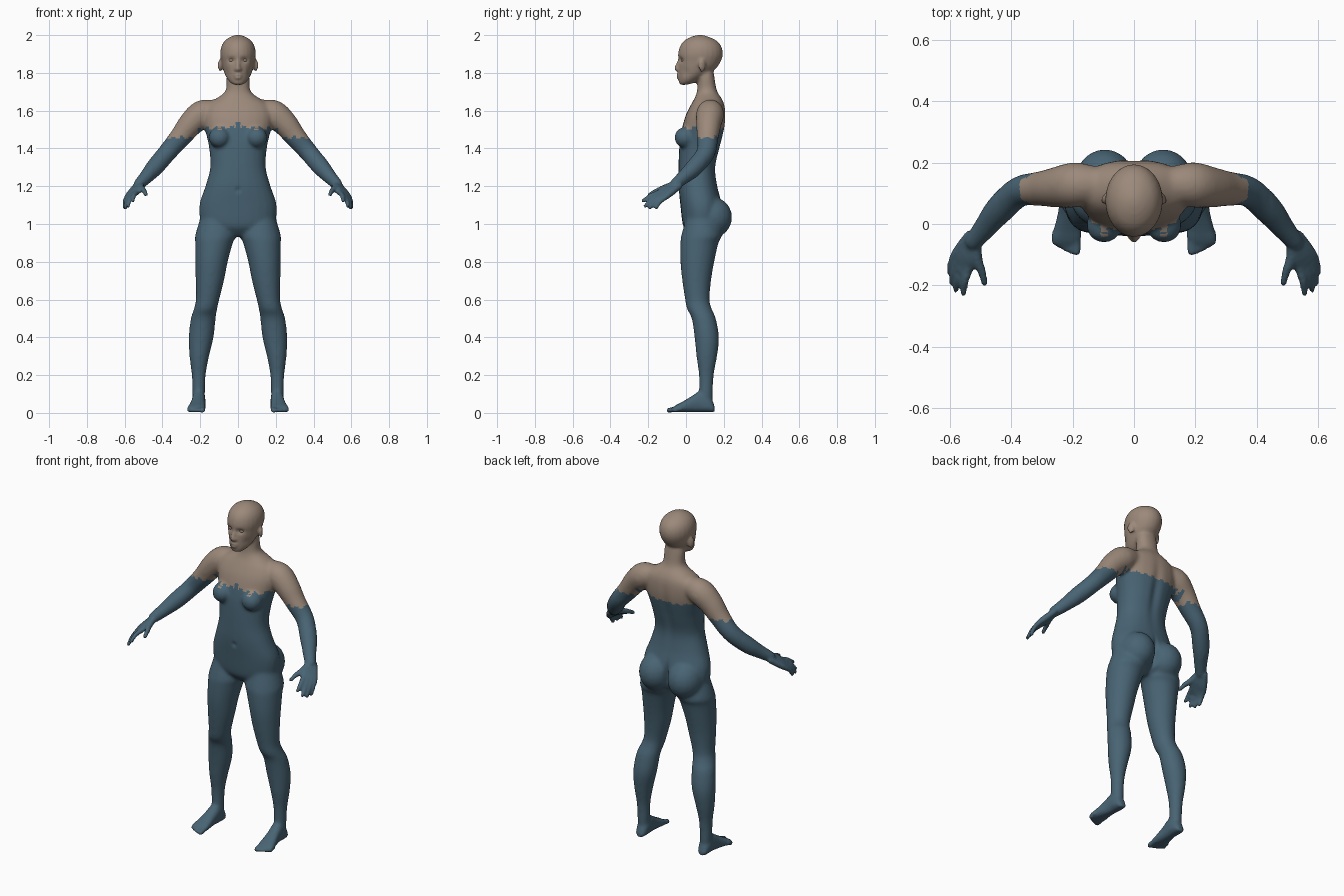
import bpy, bmesh, math
from mathutils import Vector

if "Cube" in bpy.data.objects:
    bpy.data.objects.remove(bpy.data.objects["Cube"])

def material(name, rgb):
    m = bpy.data.materials.new(name)
    m.diffuse_color = (*rgb, 1)
    m.use_nodes = True
    m.node_tree.nodes["Principled BSDF"].inputs["Base Color"].default_value = m.diffuse_color
    return m

skin = material("skin", (0.33, 0.25, 0.195))
suit = material("blue_suit", (0.066, 0.128, 0.175))
verts, faces = [], []

def smooth_rows(rows, n=4):
    """Catmull-Rom interpolation of tuples."""
    out = []
    for i in range(len(rows) - 1):
        a, b, c, d = (rows[max(0, min(len(rows) - 1, i + k))] for k in (-1, 0, 1, 2))
        for s in range(n):
            t = s / n
            out.append(tuple(0.5 * (2*q + (r - p)*t + (2*p - 5*q + 4*r - w)*t*t
                       + (3*q - p - 3*r + w)*t**3) for p, q, r, w in zip(a, b, c, d)))
    return out + [rows[-1]]

def loft(rings, n=24, e=1.0):
    """Closed skin over rings given as (centre, u, v)."""
    def pw(t):
        return math.copysign(abs(t) ** e, t)
    start = len(verts)
    for c, u, v in rings:
        for k in range(n):
            a = 2 * math.pi * k / n
            verts.append(c + u * pw(math.cos(a)) + v * pw(math.sin(a)))
    last = start + n * (len(rings) - 1)
    faces.append([start + k for k in range(n)][::-1])
    faces.append([last + k for k in range(n)])
    for r in range(start, last, n):
        for k in range(n):
            j = (k + 1) % n
            faces.append([r + k, r + j, r + n + j, r + n + k])

def stack(rows, e=1.0):
    """Horizontal slices: z, centre x, half width, front y, back y."""
    loft([(Vector((cx, (f+b)/2, z)), Vector((w, 0, 0)), Vector((0, (b-f)/2, 0)))
          for z, cx, w, f, b in smooth_rows(rows)], e=e)

def ball(c, r, rot=0):
    """Ellipsoid, turned about z."""
    u = Vector((math.cos(rot), math.sin(rot), 0)) * r[0]
    v = Vector((-math.sin(rot), math.cos(rot), 0)) * r[1]
    angles = [math.radians(a) for a in range(-85, 86, 17)]
    loft([(Vector(c) + Vector((0, 0, r[2] * math.sin(a))), u * math.cos(a), v * math.cos(a))
          for a in angles], 20)

def tube(points, n=12):
    """Round limb through x, y, z, radius points with domed ends."""
    pts = smooth_rows(points)
    rings = []
    for i, p in enumerate(pts):
        t = (Vector(pts[min(i+1, len(pts)-1)][:3]) - Vector(pts[max(i-1, 0)][:3])).normalized()
        u = t.cross(Vector((0.3, 0.8, 0.5))).normalized()
        c, r, w = Vector(p[:3]), p[3], t.cross(u)
        end = -1 if i == 0 else 1 if i == len(pts) - 1 else 0
        dome = [(c + t*r*end*math.sin(a), u*r*math.cos(a), w*r*math.cos(a))
                for a in ((0, .5, 1, 1.4) if end else (0,))]
        rings += dome[::-1] if end < 0 else dome
    loft(rings, n)

# Torso and neck
stack([(.935, 0, .08, .03, .12), (.965, 0, .15, .0, .165), (1.0, 0, .195, -.018, .185),
       (1.1, 0, .205, -.03, .19), (1.2, 0, .173, -.04, .167), (1.3, 0, .147, -.04, .157),
       (1.4, 0, .153, -.036, .18), (1.46, 0, .165, -.03, .195), (1.52, 0, .18, -.018, .207),
       (1.58, 0, .185, .0, .21), (1.63, 0, .165, .025, .205), (1.665, 0, .115, .045, .19),
       (1.69, 0, .078, .055, .172), (1.72, 0, .062, .06, .16), (1.78, 0, .06, .062, .15),
       (1.84, 0, .05, .06, .14)], e=0.9)

# Head
stack([(1.737, 0, .022, -.03, .0), (1.75, 0, .042, -.038, .05), (1.78, 0, .064, -.04, .10),
       (1.82, 0, .079, -.041, .155), (1.86, 0, .088, -.04, .184), (1.9, 0, .094, -.042, .195),
       (1.94, 0, .088, -.032, .187), (1.97, 0, .07, -.01, .162), (1.99, 0, .042, .025, .122),
       (2.0, 0, .014, .06, .09)])
# Nose and lips
tube([(0, -.036, 1.87, .008), (0, -.045, 1.842, .010), (0, -.053, 1.822, .011)])
ball((0, -.041, 1.789), (.024, .010, .007))
ball((0, -.041, 1.776), (.02, .010, .008))

for s in (-1, 1):
    # Ears, nostrils, breasts and buttocks
    ball((s*.094, .085, 1.84), (.010, .021, .034), s*.45)
    ball((s*.012, -.042, 1.82), (.009, .01, .008))
    ball((s*.098, -.004, 1.458), (.058, .056, .056))
    ball((s*.095, .135, 1.035), (.1, .11, .11))
    # Legs
    stack([(z, s*cx, w, f, b) for z, cx, w, f, b in (
        (1.03, .115, .085, .0, .17), (.94, .119, .108, -.025, .19), (.9, .127, .1, -.03, .172),
        (.8, .14, .086, -.03, .15), (.7, .149, .075, -.02, .133), (.6, .161, .062, -.005, .125),
        (.55, .172, .062, .005, .137), (.5, .184, .066, .03, .158), (.4, .195, .066, .045, .175),
        (.3, .205, .052, .055, .165), (.2, .208, .037, .068, .147), (.1, .208, .033, .07, .142),
        (.04, .208, .03, .075, .14))])
    # Feet
    loft([(Vector((s*x, y, .004 + h/2)), Vector((w, 0, 0)), Vector((0, 0, h/2)))
          for y, x, w, h in smooth_rows([
              (.152, .207, .016, .03), (.14, .207, .029, .06), (.11, .207, .036, .09),
              (.07, .208, .036, .11), (.03, .212, .038, .085), (-.02, .217, .046, .055),
              (-.055, .221, .047, .036), (-.07, .221, .04, .025)])], e=0.8)
    # Toes
    for i, tip in enumerate((-.09, -.088, -.08, -.07, -.056)):
        x, r = .187 + .018*i, .014 if i == 0 else .0105
        tube([(s*x, -.03, .02, r), (s*x, (tip-.03)/2, .02, r), (s*(x+.001), tip, .013, r)])
    # Arms
    tube([(s*x, y, z, r) for x, y, z, r in (
        (.13, .13, 1.6, .06), (.19, .128, 1.582, .074), (.25, .12, 1.53, .067),
        (.305, .115, 1.46, .057), (.375, .105, 1.378, .05), (.44, .045, 1.30, .047),
        (.485, -.01, 1.25, .037), (.522, -.055, 1.212, .03))], 24)
    # Fingers with their palm bones
    for i, (k, tip) in enumerate((((.538, -.142, 1.167), (.557, -.226, 1.122)),
                                  ((.557, -.135, 1.158), (.582, -.215, 1.095)),
                                  ((.574, -.124, 1.149), (.595, -.192, 1.086)),
                                  ((.587, -.108, 1.142), (.6, -.158, 1.086)))):
        k, tip = Vector(k), Vector(tip)
        w = Vector((.512 + .008*i, -.062 + .008*i, 1.213 - .004*i))
        tube([(s*p.x, p.y, p.z, r) for p, r in (
            (w, .018), (w.lerp(k, .6), .019), (k, .0155),
            (k.lerp(tip, .5) + Vector((.004, -.004, .005)), .0125), (tip, .0105))])
    # Thumb
    tube([(s*.515, -.07, 1.207, .018), (s*.512, -.115, 1.19, .018),
          (s*.497, -.155, 1.175, .014), (s*.488, -.192, 1.156, .011)])

mesh = bpy.data.meshes.new("body")
mesh.from_pydata(verts, [], faces)
bm = bmesh.new()
bm.from_mesh(mesh)
bmesh.ops.recalc_face_normals(bm, faces=bm.faces)
bm.to_mesh(mesh)
bm.free()
body = bpy.data.objects.new("body", mesh)
bpy.context.collection.objects.link(body)
bpy.context.view_layer.objects.active = body

# Fuse the parts into one skin
fuse = body.modifiers.new("fuse", 'REMESH')
fuse.mode = 'VOXEL'
fuse.voxel_size = 0.008
bpy.ops.object.modifier_apply(modifier="fuse")
mesh = body.data

# Blend the joints: strong on trunk and limbs, light on face, hands and feet
group = body.vertex_groups.new(name="trunk")
group.add([v.index for v in mesh.vertices if .03 < v.co.z < 1.71 and v.co.y > -.035
           and abs(v.co.x) < .45], 1, 'REPLACE')
for name, count in (("trunk", 14), ("", 2)):
    mod = body.modifiers.new("blend", 'SMOOTH')
    mod.factor, mod.iterations, mod.vertex_group = 0.5, count, name
    bpy.ops.object.modifier_apply(modifier=mod.name)

points = [v.co.copy() for v in mesh.vertices]

def press(centre, size, push):
    """Soft dent around a point."""
    cx, cy, cz = centre
    for p in points:
        if abs(p.z - cz) < 3*size[2] and abs(p.x - cx) < 3*size[0]:
            d = ((p.x-cx)/size[0])**2 + ((p.y-cy)/size[1])**2 + ((p.z-cz)/size[2])**2
            p += Vector(push) * math.exp(-d)

# Eye sockets, cheeks, mouth line, spine groove, cleft and navel
for s in (-1, 1):
    press((s*.034, -.033, 1.868), (.02, .03, .013), (0, .013, 0))
    press((s*.066, -.01, 1.80), (.02, .03, .025), (-s*.004, .003, 0))
press((0, -.048, 1.783), (.024, .02, .004), (0, .005, 0))
press((0, .19, 1.42), (.025, .06, .16), (0, -.012, 0))
press((0, .2, 1.02), (.012, .07, .08), (0, -.03, 0))
press((0, -.04, 1.18), (.012, .02, .014), (0, .008, 0))
mesh.vertices.foreach_set("co", [c for p in points for c in p])
mesh.update()

# Skin above the suit edge, which steps along the chest, back and arms
mesh.materials.clear()
mesh.materials.append(suit)
mesh.materials.append(skin)
for p in mesh.polygons:
    x, y, z = p.center
    step = .012 * (math.floor(abs(x) / .022) % 2) + .008 * (math.floor(y / .03) % 2)
    edge = 1.45 if abs(x) > .215 else 1.53 if abs(x) < .014 and y < .05 else 1.498
    p.material_index = int(z > edge + step)
    p.use_smooth = True

# Eyeballs
for s, side in ((-1, "right"), (1, "left")):
    bpy.ops.mesh.primitive_uv_sphere_add(segments=20, ring_count=12, radius=.0135,
                                         location=(s*.034, -.0115, 1.867))
    eye = bpy.context.object
    eye.name = side + "_eye"
    eye.scale = (1.1, 1, .75)
    eye.data.materials.append(skin)
    bpy.ops.object.shade_smooth()
